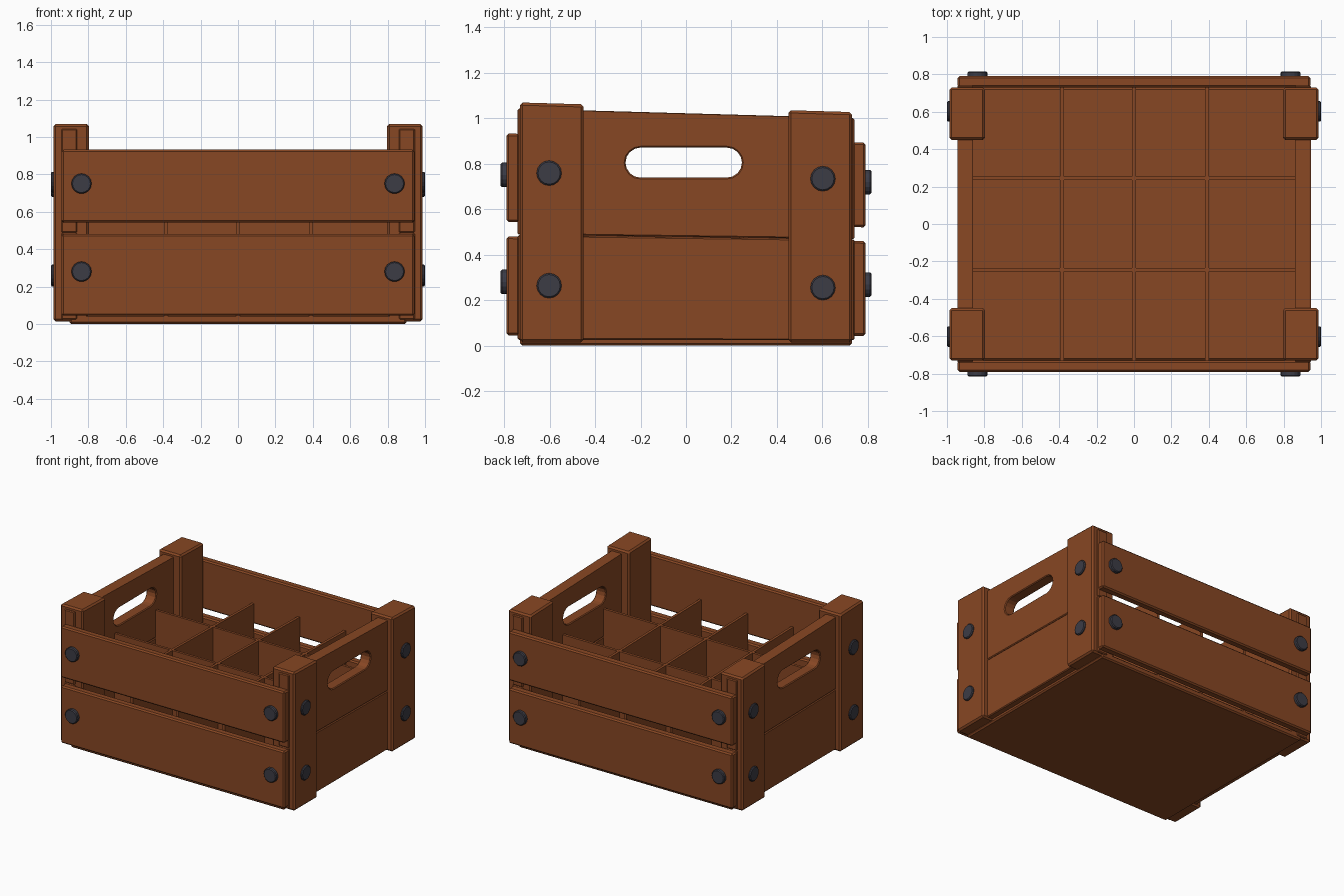
import bpy, bmesh, math
from mathutils import Matrix, Vector

old = bpy.data.objects.get("Cube")
if old:
    bpy.data.objects.remove(old)


def material(name, color, roughness):
    m = bpy.data.materials.new(name)
    m.use_nodes = True
    m.diffuse_color = color
    bsdf = m.node_tree.nodes["Principled BSDF"]
    bsdf.inputs["Base Color"].default_value = color
    bsdf.inputs["Roughness"].default_value = roughness
    return m


wood = material("brown wood", (0.245, 0.063, 0.017, 1), 0.8)
iron = material("dark iron", (0.045, 0.045, 0.06, 1), 0.6)


def lean(y):
    """Height factor: the crate gets slightly lower towards the back."""
    return 1 - 0.027 * (y + 0.75)


def add_object(name, bm, mat):
    bmesh.ops.recalc_face_normals(bm, faces=bm.faces)
    mesh = bpy.data.meshes.new(name)
    bm.to_mesh(mesh)
    bm.free()
    mesh.materials.append(mat)
    ob = bpy.data.objects.new(name, mesh)
    bpy.context.collection.objects.link(ob)
    return ob


def board(name, xs, ys, zs, bevel=0.01):
    """Wooden board between two limits on each axis."""
    bm = bmesh.new()
    bmesh.ops.create_cube(bm, size=1)
    for v in bm.verts:
        x, y, z = (lim[0] if c < 0 else lim[1] for c, lim in zip(v.co, (sorted(xs), sorted(ys), zs)))
        v.co = (x, y, z * lean(y))
    ob = add_object(name, bm, wood)
    if bevel:
        mod = ob.modifiers.new("worn edges", "BEVEL")
        mod.width = bevel
        mod.segments = 1
    return ob


def bolt(name, base, direction, radius, height):
    """Round bolt head with a chamfered rim."""
    bm = bmesh.new()
    turn = Vector(direction).to_track_quat("Z", "Y").to_matrix().to_4x4()
    place = Matrix.Translation(base) @ turn
    bmesh.ops.create_cone(bm, cap_ends=True, segments=16, radius1=radius,
                          radius2=radius, depth=height, matrix=place)
    ob = add_object(name, bm, iron)
    mod = ob.modifiers.new("rim", "BEVEL")
    mod.width = 0.006
    mod.limit_method = "ANGLE"
    return ob


def handle_cutter():
    """Slot with round ends, running through both end panels."""
    bm = bmesh.new()
    r, half, steps = 0.066, 0.19, 8
    ring = []
    for side in (1, -1):
        for i in range(steps + 1):
            a = math.pi * i / steps - math.pi / 2
            ring.append(bm.verts.new((-1.2, -0.01 + side * (half + r * math.cos(a)),
                                      0.805 + side * r * math.sin(a))))
    face = bm.faces.new(ring)
    out = bmesh.ops.extrude_face_region(bm, geom=[face])
    moved = [g for g in out["geom"] if isinstance(g, bmesh.types.BMVert)]
    bmesh.ops.translate(bm, verts=moved, vec=(2.4, 0, 0))
    ob = add_object("handle_cutter", bm, wood)
    ob.hide_render = True
    return ob


# Floor
board("floor", (-0.9, 0.9), (-0.73, 0.73), (0.0, 0.05))

# End panels with handle slots
cutter = handle_cutter()
for sx, side in ((1, "left"), (-1, "right")):
    xs = (sx * 0.86, sx * 0.945)
    board(side + "_end_lower_plank", xs, (-0.74, 0.74), (0.025, 0.487), 0.006)
    upper = board(side + "_end_upper_plank", xs, (-0.74, 0.74), (0.488, 1.043), 0)
    cut = upper.modifiers.new("handle slot", "BOOLEAN")
    cut.object = cutter
    cut.solver = "EXACT"
    edge = upper.modifiers.new("worn edges", "BEVEL")
    edge.width = 0.006
    edge.limit_method = "ANGLE"
    edge.angle_limit = math.radians(40)
    bpy.context.view_layer.objects.active = upper
    bpy.ops.object.modifier_apply(modifier=cut.name)
bpy.data.objects.remove(cutter)

# Corner posts and their bolts
for sx, side in ((1, "left"), (-1, "right")):
    for sy, end in ((-1, "front"), (1, "back")):
        name = end + "_" + side
        board(name + "_post", (sx * 0.797, sx * 0.987), (sy * 0.45, sy * 0.73), (0.015, 1.07), 0.012)
        for z, level in ((0.265, "lower"), (0.762, "upper")):
            bolt(name + "_end_" + level + "_bolt", (sx * 0.985, sy * 0.602, z * lean(sy * 0.6)),
                 (sx, 0, 0), 0.055, 0.03)

# Front and back rails and their bolts
for sy, end in ((-1, "front"), (1, "back")):
    for zs, level in (((0.045, 0.48), "lower"), ((0.543, 0.932), "upper")):
        board(end + "_" + level + "_rail", (-0.943, 0.943), (sy * 0.73, sy * 0.79), zs)
        for sx, side in ((1, "left"), (-1, "right")):
            z = 0.28 if level == "lower" else 0.75
            bolt(end + "_" + side + "_" + level + "_rail_bolt",
                 (sx * 0.837, sy * 0.795, z * lean(sy * 0.79)), (0, sy, 0), 0.054, 0.04)

# Crossed dividers
for i, y in enumerate((-0.245, 0.245)):
    board(f"long_divider_{i + 1}", (-0.87, 0.87), (y - 0.01, y + 0.01), (0.04, 0.705), 0)
for i, x in enumerate((-0.385, 0, 0.39)):
    board(f"short_divider_{i + 1}", (x - 0.01, x + 0.01), (-0.73, 0.73), (0.04, 0.705), 0)
